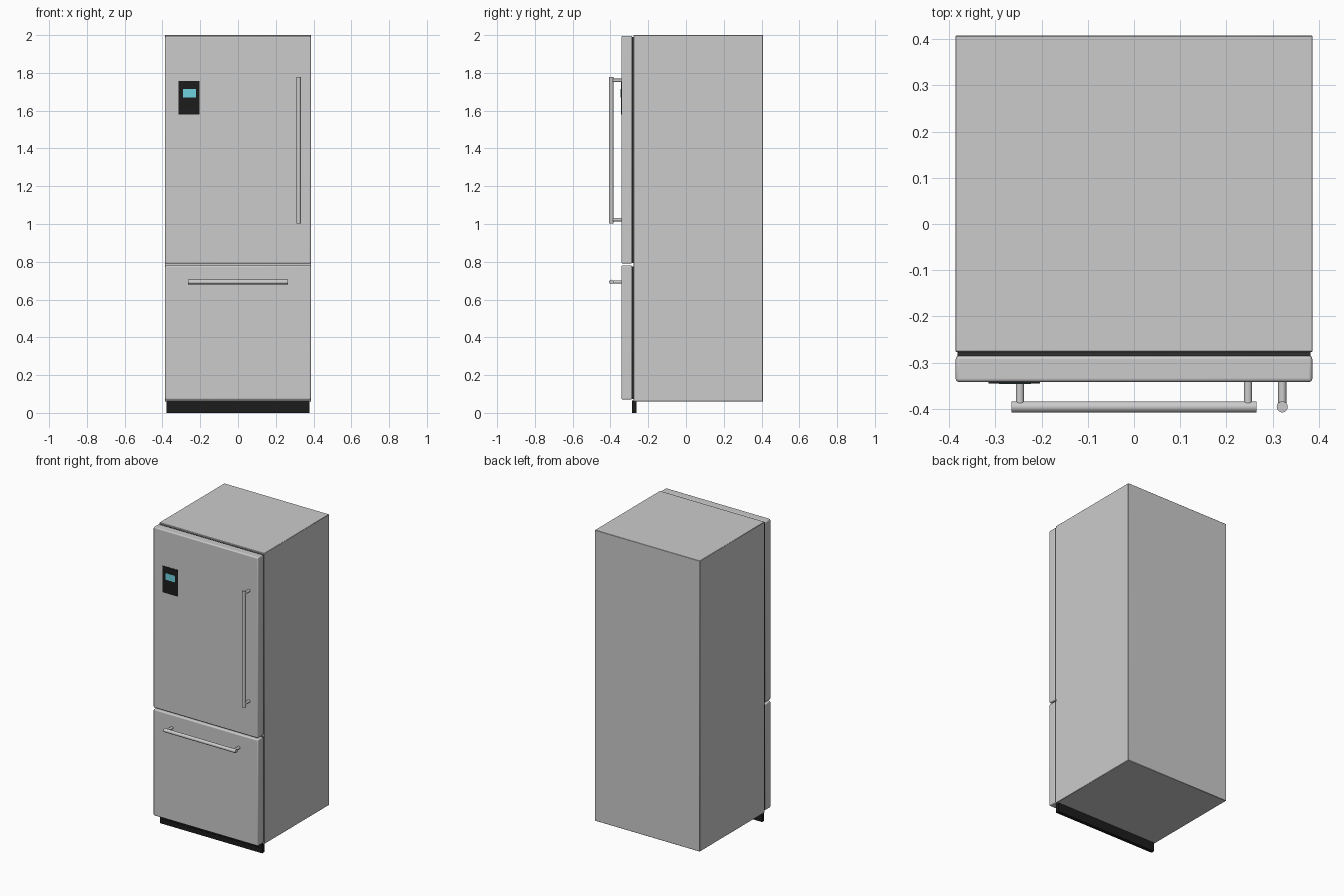
import bpy, bmesh
from mathutils import Vector

if "Cube" in bpy.data.objects:
    bpy.data.objects.remove(bpy.data.objects["Cube"])


def material(name, color):
    m = bpy.data.materials.new(name)
    m.diffuse_color = color
    m.use_nodes = True
    m.node_tree.nodes["Principled BSDF"].inputs["Base Color"].default_value = m.diffuse_color
    return m


BLACK = material("black_plastic", (0.012, 0.012, 0.012, 1))
DARK = material("dark_rubber", (0.03, 0.03, 0.03, 1))
CYAN = material("cyan_display", (0.16, 0.65, 0.75, 1))


def box(name, lo, hi, mat=None, bevel=0.0, segments=3):
    lo, hi = Vector(lo), Vector(hi)
    bpy.ops.mesh.primitive_cube_add(size=1, location=(lo + hi) / 2)
    ob = bpy.context.object
    ob.name = name
    ob.scale = hi - lo
    bpy.ops.object.transform_apply(location=False, rotation=False, scale=True)
    if mat:
        ob.data.materials.append(mat)
    if bevel:
        mod = ob.modifiers.new("rounded_edges", "BEVEL")
        mod.width = bevel
        mod.segments = segments
        bpy.ops.object.shade_smooth_by_angle()
    return ob


def rod(name, a, b, radius, sides=24):
    a, b = Vector(a), Vector(b)
    bpy.ops.mesh.primitive_cylinder_add(vertices=sides, radius=radius,
                                        depth=(b - a).length, location=(a + b) / 2)
    ob = bpy.context.object
    ob.name = name
    ob.rotation_euler = (b - a).to_track_quat("Z", "Y").to_euler()
    bpy.ops.object.shade_smooth_by_angle()
    return ob


FRONT = -0.342      # door face
BAR_Y = -0.396      # handle axis

# Cabinet
box("cabinet", (-0.387, -0.277, 0.06), (0.387, 0.408, 2.0), bevel=0.002, segments=1)

# Doors with the dark seal behind each one
for name, z0, z1 in (("freezer_drawer", 0.07, 0.78), ("fridge_door", 0.79, 1.995)):
    box(name, (-0.386, FRONT, z0), (0.386, -0.285, z1), bevel=0.007)
    box(name + "_seal", (-0.382, -0.287, z0 + 0.004), (0.382, -0.276, z1 - 0.004), DARK)

# Kick plate with a row of shallow vent slots
kick = box("kick_plate", (-0.378, -0.285, 0.0), (0.378, -0.262, 0.065), BLACK)
bm = bmesh.new()
count, pitch = 16, 0.045
for i in range(count):
    x = (i - (count - 1) / 2) * pitch
    geo = bmesh.ops.create_cube(bm, size=1)["verts"]
    bmesh.ops.scale(bm, vec=(0.032, 0.012, 0.007), verts=geo)
    bmesh.ops.translate(bm, vec=(x, -0.285, 0.035), verts=geo)
mesh = bpy.data.meshes.new("vent_slot_cutter")
bm.to_mesh(mesh)
bm.free()
cutter = bpy.data.objects.new("vent_slot_cutter", mesh)
bpy.context.collection.objects.link(cutter)
cutter.hide_render = True
cutter.hide_viewport = True
cut = kick.modifiers.new("vent_slots", "BOOLEAN")
cut.operation = "DIFFERENCE"
cut.object = cutter

# Control panel and display
box("control_panel", (-0.315, FRONT - 0.003, 1.58), (-0.203, FRONT + 0.004, 1.756), BLACK)
box("display_screen", (-0.292, FRONT - 0.004, 1.67), (-0.223, FRONT, 1.714), CYAN)

# Door handle: vertical bar on two posts
rod("door_handle_bar", (0.321, BAR_Y, 1.003), (0.321, BAR_Y, 1.779), 0.012)
for i, z in enumerate((1.023, 1.76)):
    rod(f"door_handle_post_{i}", (0.321, BAR_Y, z), (0.321, FRONT + 0.004, z), 0.009, 16)

# Drawer handle: horizontal bar on two posts
rod("drawer_handle_bar", (-0.265, BAR_Y, 0.693), (0.265, BAR_Y, 0.693), 0.012)
for i, x in enumerate((-0.247, 0.247)):
    rod(f"drawer_handle_post_{i}", (x, BAR_Y, 0.693), (x, FRONT + 0.004, 0.693), 0.009, 16)
